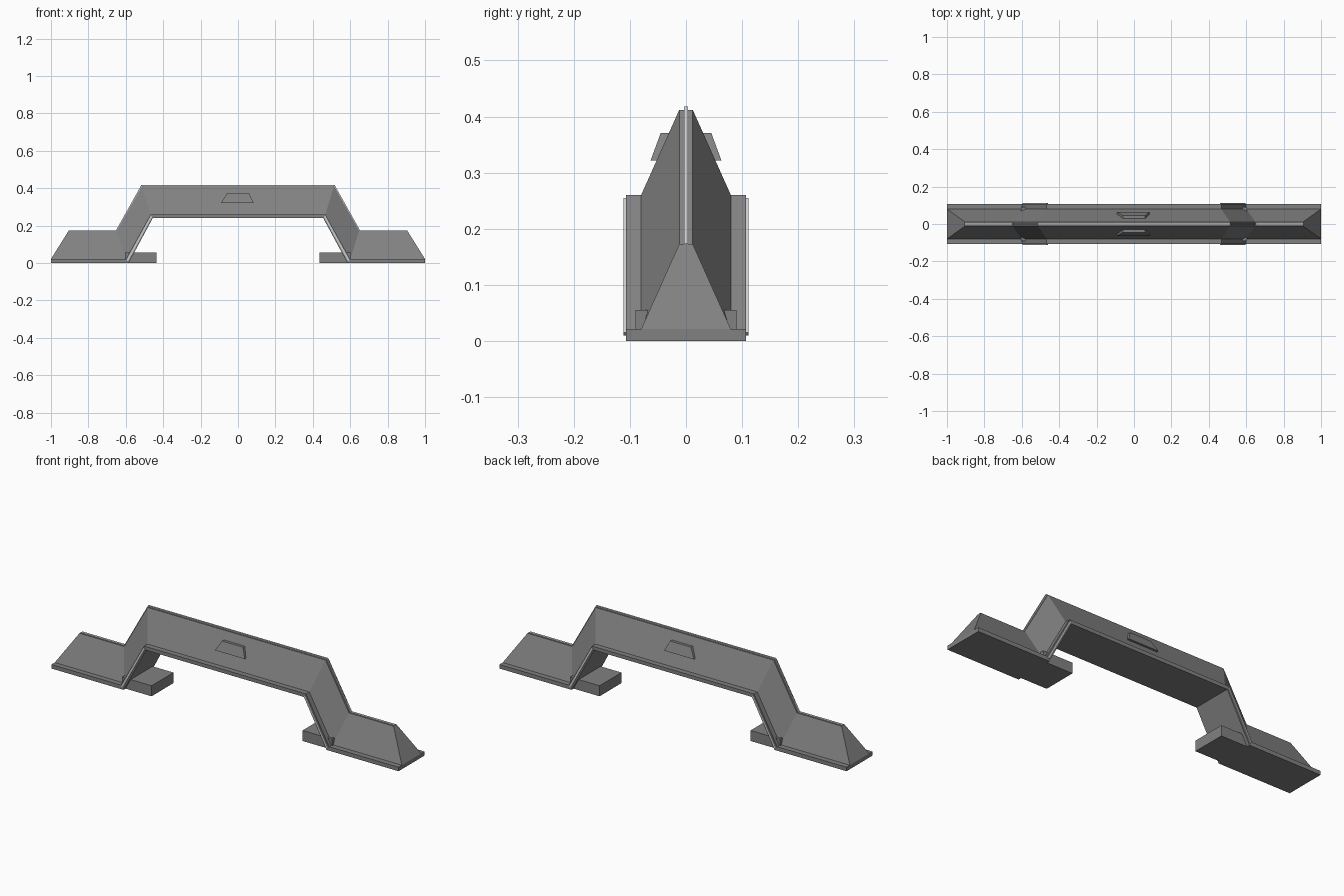
import bpy, bmesh

if "Cube" in bpy.data.objects:
    bpy.data.objects.remove(bpy.data.objects["Cube"])


def material(name, v):
    m = bpy.data.materials.new(name)
    m.diffuse_color = (v, v, v, 1)
    m.use_nodes = True
    m.node_tree.nodes["Principled BSDF"].inputs["Base Color"].default_value = m.diffuse_color
    return m


DARK = material("dark_grey", 0.22)
LIGHT = material("light_grey", 0.6)


def make_mesh(name, verts, faces, mat=DARK):
    me = bpy.data.meshes.new(name)
    me.from_pydata(verts, [], faces)
    bm = bmesh.new()
    bm.from_mesh(me)
    bmesh.ops.recalc_face_normals(bm, faces=bm.faces)
    bm.to_mesh(me)
    bm.free()
    me.materials.append(mat)
    ob = bpy.data.objects.new(name, me)
    bpy.context.collection.objects.link(ob)
    return ob


def both_sides(half):
    # extend a left-hand path to the full symmetric path
    return half + [(-x, z) for x, z in reversed(half)]


def loft(name, low, high, w_low, w_high, y=0.0, mat=DARK):
    # four-sided section swept between a lower and an upper path
    verts = []
    for (xl, zl), (xh, zh) in zip(low, high):
        verts += [(xl, y - w_low, zl), (xl, y + w_low, zl),
                  (xh, y + w_high, zh), (xh, y - w_high, zh)]
    faces = [(0, 1, 2, 3)]
    for i in range(len(low) - 1):
        a = i * 4
        for k in range(4):
            n = (k + 1) % 4
            faces.append((a + k, a + n, a + 4 + n, a + 4 + k))
    e = len(verts) - 4
    faces.append((e, e + 1, e + 2, e + 3))
    return make_mesh(name, verts, faces, mat)


# left-hand halves of the stepped paths
under = [(-1, 0), (-0.585, 0), (-0.455, 0.241)]
plate = [(-1, 0.021), (-0.60, 0.021), (-0.467, 0.26)]
ridge = [(-0.905, 0.173), (-0.648, 0.173), (-0.513, 0.412)]
crest = [(-0.905, 0.175), (-0.652, 0.175), (-0.516, 0.418)]

# stepped base plate, tapering body and thin top strip
loft("base_plate", both_sides(under), both_sides(plate), 0.107, 0.107)
loft("tapered_body", both_sides(plate), both_sides(ridge), 0.08, 0.012)
loft("top_strip", both_sides(ridge), both_sides(crest), 0.004, 0.004, mat=LIGHT)

for s in (-1, 1):
    side = "left" if s < 0 else "right"
    # foot pad passing through the leg
    pad = [(s * 0.605, 0), (s * 0.435, 0)]
    loft(side + "_foot_pad", pad, [(x, 0.055) for x, z in pad], 0.09, 0.09)
    # thin trims on the edges of the sloping leg
    for y in (-0.109, 0.109):
        loft(side + "_leg_trim",
             [(-s * x, z) for x, z in [(-0.588, 0.01), (-0.459, 0.247)]],
             [(-s * x, z) for x, z in [(-0.596, 0.015), (-0.465, 0.255)]],
             0.0025, 0.0025, y, LIGHT)
    # raised trapezoid badge on each sloping face
    outline = [(-0.09, 0.063, 0.322), (0.083, 0.063, 0.322),
               (0.06, 0.045, 0.371), (-0.06, 0.045, 0.371)]
    outer = [(x, s * y, z) for x, y, z in outline]
    inner = [(x, s * (y - 0.02), z) for x, y, z in outline]
    faces = [(0, 1, 2, 3), (4, 5, 6, 7)]
    faces += [(k, (k + 1) % 4, (k + 1) % 4 + 4, k + 4) for k in range(4)]
    make_mesh("front_badge" if s < 0 else "back_badge", outer + inner, faces)
